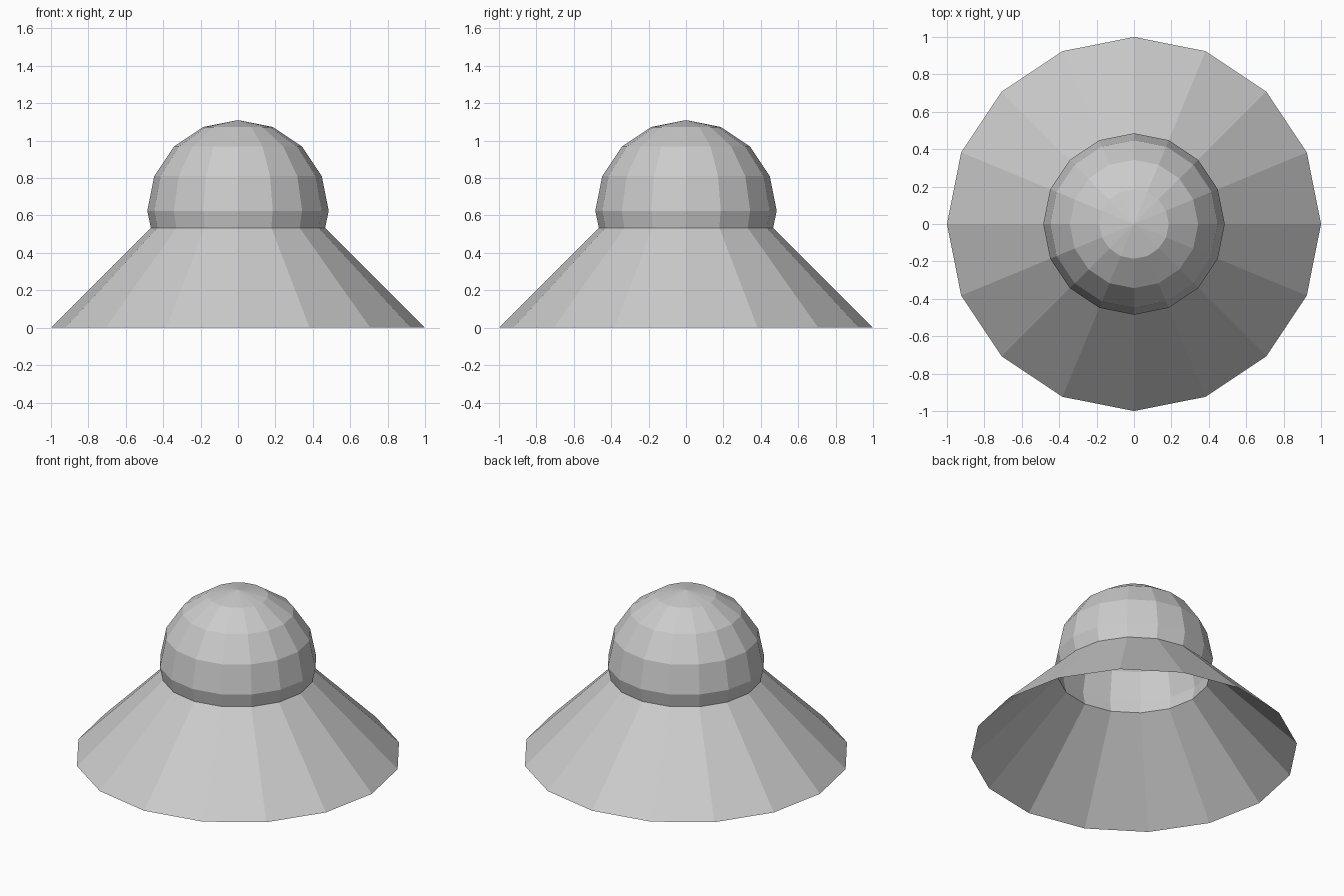
import bpy, bmesh
from math import cos, sin, radians, pi

if "Cube" in bpy.data.objects:
    bpy.data.objects.remove(bpy.data.objects["Cube"])

SIDES = 16


def lathe(name, profile):
    """Revolve (radius, height) points into an open, flat-faced shell."""
    bm = bmesh.new()
    rings = []
    for r, z in profile:
        count = SIDES if r > 1e-5 else 1
        rings.append([bm.verts.new((r * cos(2 * pi * i / SIDES), r * sin(2 * pi * i / SIDES), z))
                      for i in range(count)])
    for low, high in zip(rings, rings[1:]):
        for i in range(SIDES):
            j = (i + 1) % SIDES
            if len(high) == 1:
                bm.faces.new((low[i], low[j], high[0]))
            else:
                bm.faces.new((low[i], low[j], high[j], high[i]))
    mesh = bpy.data.meshes.new(name)
    bm.to_mesh(mesh)
    bm.free()
    obj = bpy.data.objects.new(name, mesh)
    bpy.context.collection.objects.link(obj)
    return obj


# Flared skirt, open underneath
lathe("flared_skirt", [(1.0, 0.0), (0.466, 0.534)])

# Hollow dome: upper half of a sphere plus a short lower band meeting the skirt
R, CZ = 0.485, 0.625
dome = [(0.466, 0.534)]
dome += [(R * cos(radians(a)), CZ + R * sin(radians(a))) for a in (0, 22.5, 45, 67.5)]
dome.append((0.0, CZ + R))
lathe("dome", dome)
